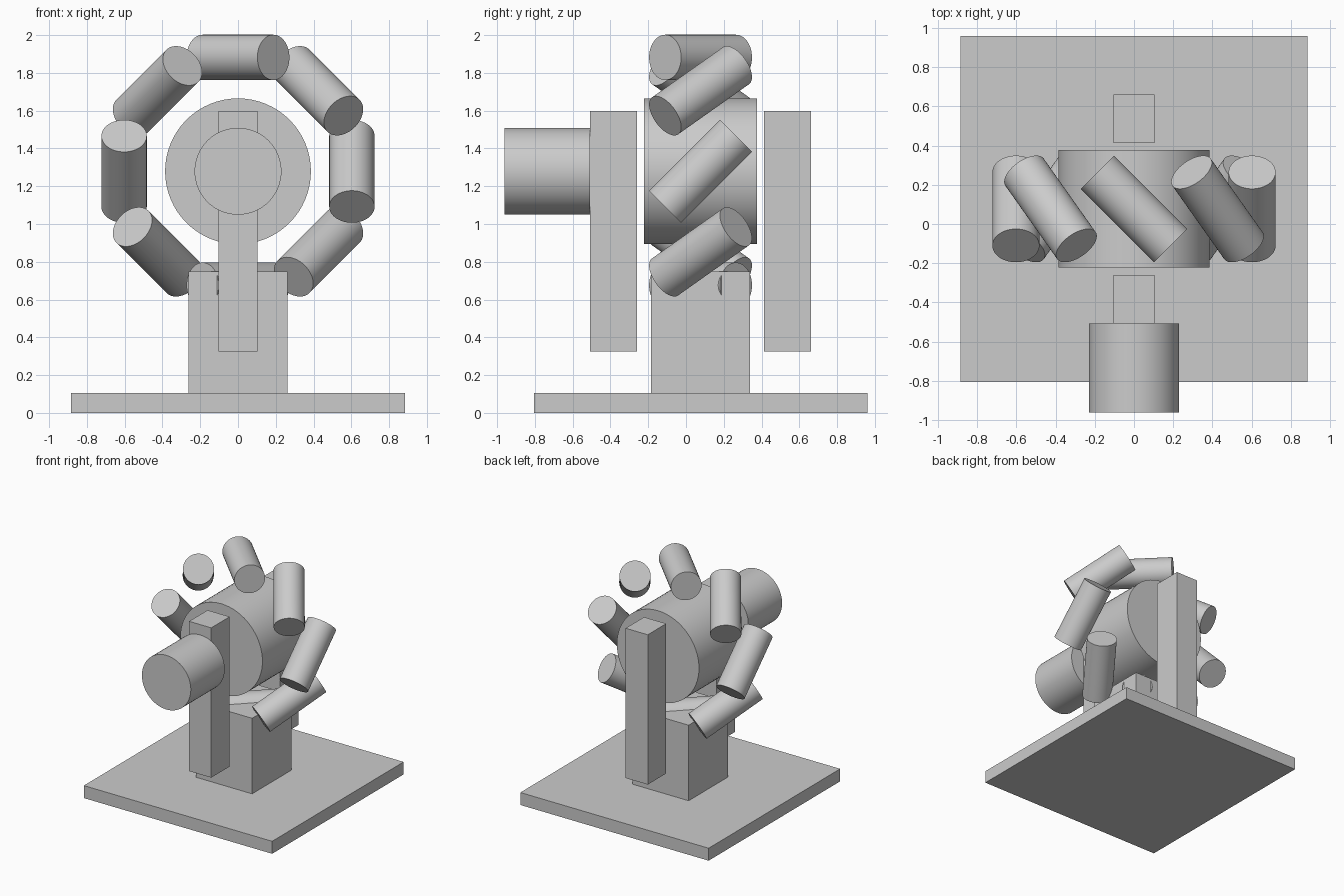
import bpy
import math
from mathutils import Matrix, Vector

cube = bpy.data.objects.get("Cube")
if cube:
    bpy.data.objects.remove(cube, do_unlink=True)

grey = bpy.data.materials.new("light grey")
grey.use_nodes = True
COLOUR = (0.6, 0.6, 0.6, 1)
grey.diffuse_color = COLOUR
grey.node_tree.nodes["Principled BSDF"].inputs["Base Color"].default_value = COLOUR

AXIS_Y, AXIS_Z = 0.077, 1.279     # centre of the drum and its ring


def box(name, low, high):
    low, high = Vector(low), Vector(high)
    bpy.ops.mesh.primitive_cube_add(size=1, location=(low + high) / 2)
    ob = bpy.context.object
    ob.name = name
    ob.scale = high - low
    bpy.ops.object.transform_apply(location=False, rotation=False, scale=True)
    ob.data.materials.append(grey)
    return ob


def rod(name, centre, direction, radius, length):
    bpy.ops.mesh.primitive_cylinder_add(vertices=64, radius=radius, depth=length, location=centre)
    ob = bpy.context.object
    ob.name = name
    ob.rotation_euler = Vector(direction).to_track_quat("Z", "Y").to_euler()
    ob.data.materials.append(grey)
    bpy.ops.object.shade_smooth_by_angle(angle=math.radians(40))
    return ob


# Base plate and pedestal
box("base_plate", (-0.885, -0.806, 0), (0.885, 0.96, 0.106))
box("pedestal", (-0.263, -0.186, 0.106), (0.263, 0.34, 0.748))

# Central drum and the motor in front of it
rod("drum", (0, AXIS_Y, AXIS_Z), (0, 1, 0), 0.386, 0.6)
rod("motor", (0, -0.7345, AXIS_Z), (0, 1, 0), 0.23, 0.455)

# Upright posts in front of and behind the drum
for name, y in (("front_post", -0.384), ("back_post", 0.538)):
    box(name, (-0.104, y - 0.124, 0.324), (0.104, y + 0.124, 1.597))

# Ring of slanted rods, each turned halfway between the drum axis and the ring
COUNT = 8
for i in range(COUNT):
    turn = Matrix.Rotation(math.tau * i / COUNT, 3, "Y")
    centre = Vector((0, AXIS_Y, AXIS_Z)) + turn @ Vector((0, 0, 0.603))
    rod(f"ring_rod_{i + 1}", centre, turn @ Vector((1, -1, 0)), 0.12, 0.53)
